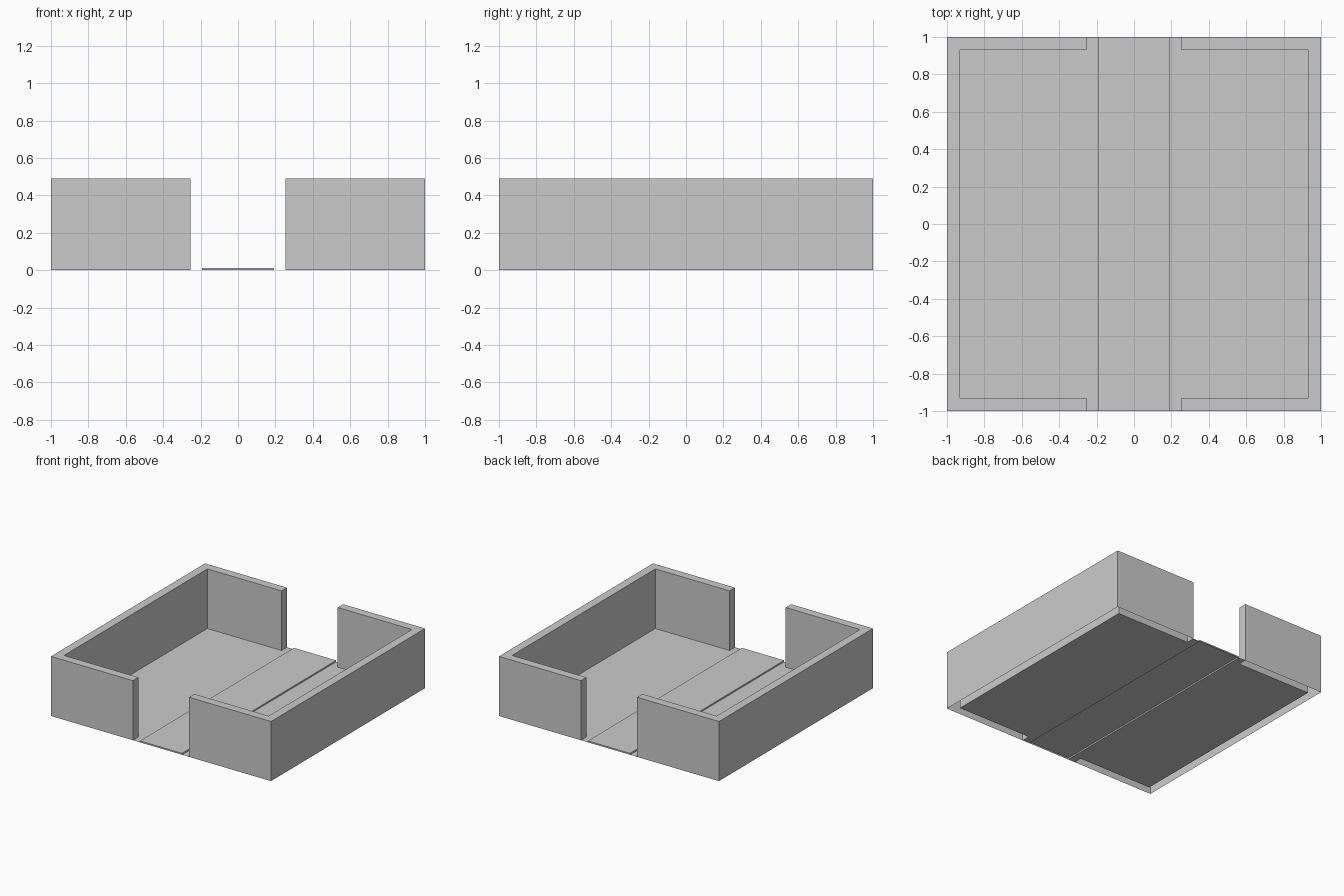
import bpy, bmesh

if "Cube" in bpy.data.objects:
    bpy.data.objects.remove(bpy.data.objects["Cube"])

WALL_H = 0.49     # wall height
T = 0.07          # wall thickness
GAP = 0.255       # half width of the openings
PATH = 0.192      # half width of the raised path
PATH_H = 0.012


def outline_object(name, outline, height=0.0, mirror=True):
    """Flat outline, or open-bottomed block if a height is given."""
    bm = bmesh.new()
    low = [bm.verts.new((x, y, 0)) for x, y in outline]
    if height:
        top = [bm.verts.new((x, y, height)) for x, y in outline]
        bm.faces.new(top)
        n = len(low)
        for i in range(n):
            j = (i + 1) % n
            bm.faces.new((low[i], low[j], top[j], top[i]))
    else:
        bm.faces.new(low)
    mesh = bpy.data.meshes.new(name)
    bm.to_mesh(mesh)
    bm.free()
    obj = bpy.data.objects.new(name, mesh)
    bpy.context.collection.objects.link(obj)
    if mirror:
        mod = obj.modifiers.new("Mirror", 'MIRROR')
        mod.use_mirror_merge = False
    return obj


I = 1 - T

# C-shaped enclosing walls, hollow underneath
outline_object("side_walls", [(GAP, -1), (1, -1), (1, 1), (GAP, 1),
                              (GAP, I), (I, I), (I, -I), (GAP, -I)], WALL_H)

# Floor on both sides of the path, reaching out through the openings
outline_object("floor", [(PATH, -1), (GAP, -1), (GAP, -I), (I, -I),
                         (I, I), (GAP, I), (GAP, 1), (PATH, 1)])

# Slightly raised central path
outline_object("path", [(-PATH, -1), (PATH, -1), (PATH, 1), (-PATH, 1)],
               PATH_H, mirror=False)
